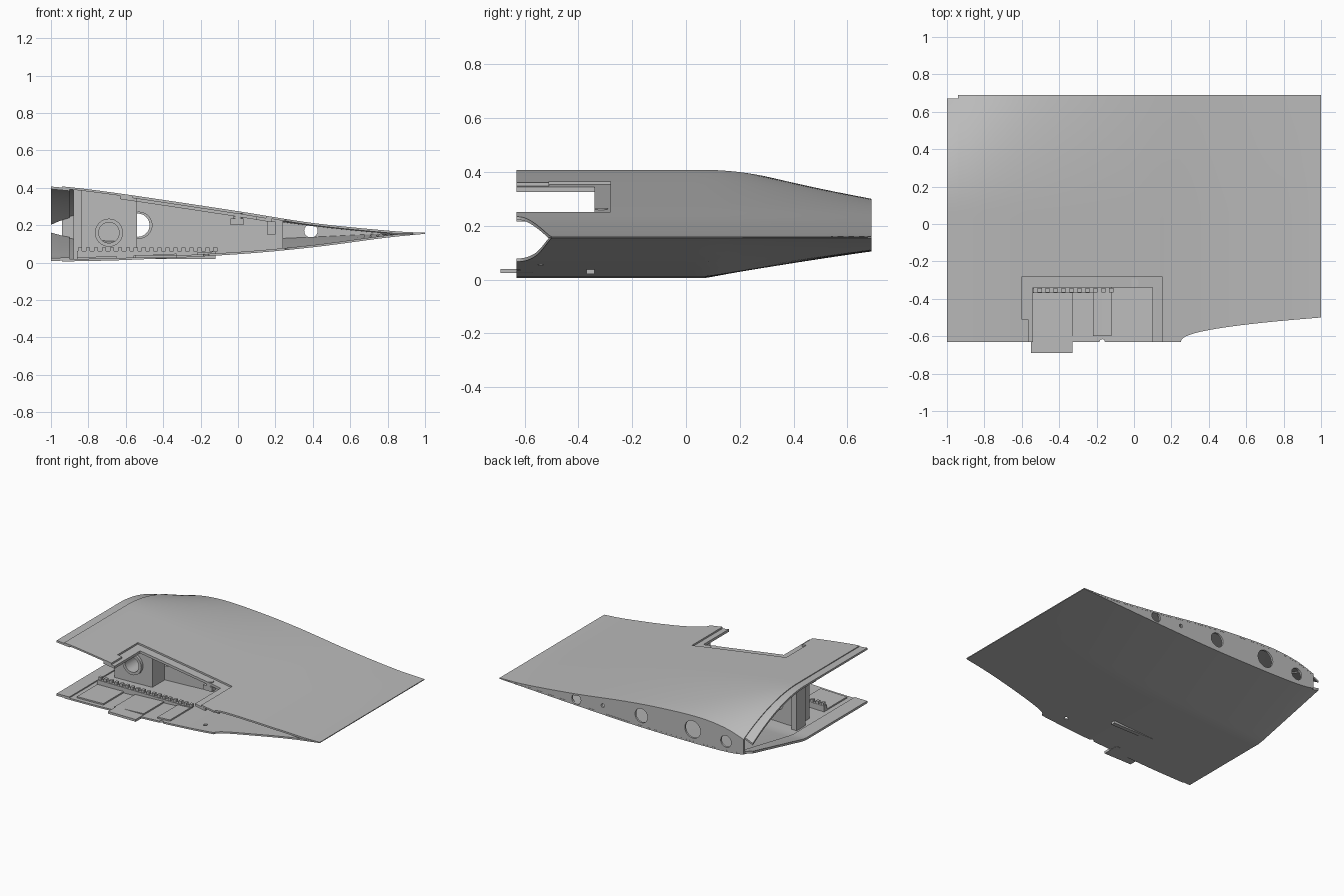
import bpy, bmesh, math
from mathutils import Matrix

cube = bpy.data.objects.get("Cube")
if cube:
    bpy.data.objects.remove(cube)

grey = bpy.data.materials.new("light_grey")
grey.use_nodes = True
grey.diffuse_color = (0.5, 0.5, 0.5, 1)
grey.node_tree.nodes["Principled BSDF"].inputs["Base Color"].default_value = (0.5, 0.5, 0.5, 1)

BACK, FRONT, SKIN = 0.69, -0.63, 0.012

# Airfoil outlines as (x, z): inboard and outboard ends
TOP_IN = [(-1, .413), (-.84, .397), (-.6, .365), (0, .275), (.4, .212), (.85, .167), (1, .16)]
LOW_IN = [(-1, .005), (-.6, .014), (0, .045), (.4, .082), (.8, .134), (1, .154)]
TOP_OUT = [(-1, .21), (-.94, .237), (-.8, .28), (-.6, .3), (-.3, .288), (0, .26), (.4, .207), (.8, .167), (1, .16)]
LOW_OUT = [(-1, .145), (-.9, .12), (-.7, .107), (-.3, .105), (0, .11), (.4, .126), (1, .154)]


def curve(pts, x):
    """Smooth curve through the points."""
    n = len(pts)
    i = max(k for k in range(n - 1) if k == 0 or pts[k][0] <= x)

    def slope(k):
        a, b = pts[max(k - 1, 0)], pts[min(k + 1, n - 1)]
        return (b[1] - a[1]) / (b[0] - a[0])
    (x0, z0), (x1, z1) = pts[i], pts[i + 1]
    h = x1 - x0
    t = (x - x0) / h
    s = t * t * (3 - 2 * t)
    return (z0 * (1 - s) + z1 * s + h * t * (1 - t) ** 2 * slope(i)
            - h * t * t * (1 - t) * slope(i + 1))


def taper(y):
    return min(1, max(0, (y - .08) / (BACK - .08)))


def top(x, y):
    t = taper(y) ** 1.9
    return curve(TOP_IN, x) * (1 - t) + curve(TOP_OUT, x) * t


def low(x, y):
    t = taper(y)
    return curve(LOW_IN, x) * (1 - t) + curve(LOW_OUT, x) * t


def wall(x, y):
    return min(SKIN, (top(x, y) - low(x, y)) * .45)


def ceiling(x, y):
    return top(x, y) - wall(x, y)


def floor(x, y):
    return low(x, y) + wall(x, y)


def front_edge(x):
    return FRONT + .13 * max(0, (x - .25) / .75) ** .45


def steps(a, b, n):
    return [a + (b - a) * i / n for i in range(n + 1)]


def finish(bm, name):
    bmesh.ops.recalc_face_normals(bm, faces=bm.faces)
    mesh = bpy.data.meshes.new(name)
    bm.to_mesh(mesh)
    bm.free()
    ob = bpy.data.objects.new(name, mesh)
    bpy.context.collection.objects.link(ob)
    mesh.materials.append(grey)
    return ob


def shell(name, xs, y0, y1, upper, lower, ny=1):
    """Closed solid between two height functions; y0 may depend on x."""
    bm = bmesh.new()
    layers = []
    for fn in (upper, lower):
        rows = []
        for x in xs:
            a = y0(x) if callable(y0) else y0
            rows.append([bm.verts.new((x, y, fn(x, y))) for y in steps(a, y1, ny)])
        layers.append(rows)
    nx = len(xs) - 1
    for rows in layers:
        for i in range(nx):
            for j in range(ny):
                bm.faces.new((rows[i][j], rows[i + 1][j], rows[i + 1][j + 1], rows[i][j + 1]))
    up, dn = layers
    for i in range(nx):
        for j in (0, ny):
            bm.faces.new((up[i][j], up[i + 1][j], dn[i + 1][j], dn[i][j]))
    for j in range(ny):
        for i in (0, nx):
            bm.faces.new((up[i][j], up[i][j + 1], dn[i][j + 1], dn[i][j]))
    return finish(bm, name)


def box(name, x, y, z):
    bm = bmesh.new()
    bmesh.ops.create_cube(bm, size=1)
    for v in bm.verts:
        v.co = [r[0] + (c + .5) * (r[1] - r[0]) for c, r in zip(v.co, (x, y, z))]
    return finish(bm, name)


def cylinder(name, centre, radius, length, axis="Y"):
    bm = bmesh.new()
    turn = Matrix.Rotation(math.pi / 2, 4, "X") if axis == "Y" else Matrix()
    bmesh.ops.create_cone(bm, cap_ends=True, segments=32, radius1=radius, radius2=radius,
                          depth=length, matrix=Matrix.Translation(centre) @ turn)
    return finish(bm, name)


def cut(ob, *cutters):
    """Subtract the cutters, bake the result and discard them."""
    for c in cutters:
        c.hide_render = True
        mod = ob.modifiers.new("cut", "BOOLEAN")
        mod.object, mod.operation, mod.solver = c, "DIFFERENCE", "EXACT"
    bpy.context.view_layer.update()
    mesh = bpy.data.meshes.new_from_object(ob.evaluated_get(bpy.context.evaluated_depsgraph_get()))
    ob.modifiers.clear()
    ob.data = mesh
    for c in cutters:
        bpy.data.objects.remove(c)


def smooth(ob):
    bpy.ops.object.select_all(action="DESELECT")
    ob.select_set(True)
    bpy.context.view_layer.objects.active = ob
    bpy.ops.object.shade_smooth_by_angle(angle=math.radians(25))


# Skins, with the access pocket and small service openings
xs = steps(-.94, .25, 24) + [.25 + .75 * (i / 24) ** 1.6 for i in range(1, 25)]
upper_skin = shell("upper_skin", xs, front_edge, BACK, top, ceiling, 30)
cut(upper_skin, box("pocket_cutter", (-.6, .15), (-.8, -.28), (.1, .6)))
lower_skin = shell("lower_skin", xs, front_edge, BACK, floor, low, 30)
cut(lower_skin, cylinder("drain_cutter", (.12, -.54, .05), .014, .2, "Z"),
    cylinder("notch_cutter", (-.17, FRONT, .04), .014, .2, "Z"))

# Recessed joining lips along the open nose
nose = steps(-1, -.9, 4)
lips = [shell("upper_lip", nose, FRONT, .67, lambda x, y: top(x, y) - .006,
              lambda x, y: top(x, y) - .02, 30),
        shell("lower_lip", nose, FRONT, .67, lambda x, y: low(x, y) + .02,
              lambda x, y: low(x, y) + .004, 30)]

# End rib with lightening holes
end_rib = shell("end_rib", xs, .675, BACK - .001, lambda x, y: ceiling(x, y) + .002,
                lambda x, y: floor(x, y) - .002)
cut(end_rib, *[cylinder("hole_cutter", (x, BACK, z), r, .1) for x, z, r in
               [(-.8, .185, .042), (-.535, .2, .062), (-.127, .19, .05),
                (.18, .18, .013), (.39, .17, .036)]])

# Middle rib, bearing block and upright
mid_rib = shell("middle_rib", steps(-.86, .24, 20), -.06, -.04, ceiling, floor)
cut(mid_rib, cylinder("hole_cutter", (-.53, -.05, .2), .07, .1),
    cylinder("hole_cutter", (-.69, -.05, .16), .055, .1))
block = shell("bearing_block", steps(-.84, -.54, 6), -.2, -.061, ceiling, floor)
cut(block, cylinder("bore_cutter", (-.69, -.13, .16), .055, .3))
bearing = cylinder("bearing_ring", (-.69, -.14, .16), .075, .16)
cut(bearing, cylinder("bore_cutter", (-.69, -.14, .16), .055, .3))
shell("upright", [-.88, -.84], -.1, 0, ceiling, floor)

# Stepped flange round the pocket
def flange(name, x0, x1, y0, y1):
    return shell(name, steps(x0, x1, 12), y0, y1, ceiling, lambda x, y: ceiling(x, y) - .018)

flanges = [flange("flange_nose_side", -.63, -.54, FRONT, -.34),
           flange("flange_tail_side", .1, .18, FRONT, -.34),
           flange("flange_rear", -.63, .18, -.34, -.25)]
shell("flange_filler", [-.6, -.565], FRONT, -.51, top, ceiling)
box("latch_body", (-.04, .03), (-.34, -.29), (.2, .235))
cylinder("latch_pin", (0, -.315, .25), .025, .03, "Z")
box("tail_bracket", (.155, .2), (-.5, -.25), (.15, .22))

# Toothed rack across the floor
box("rack_bar", (-.86, -.12), (-.37, -.34), (.02, .062))
for i in range(18):
    x = -.855 + i * .0425
    box(f"rack_tooth_{i + 1}", (x, x + .022), (-.365, -.342), (.06, .082))

# Floor pads and protruding tab
for i, (a, b) in enumerate([(-.86, -.65), (-.56, -.33), (-.22, -.12)]):
    shell(f"floor_pad_{i + 1}", steps(a, b, 4), -.6, -.37,
          lambda x, y: floor(x, y) + .01, floor)
box("front_tab", (-.55, -.33), (-.69, -.57), (.024, .04))

for ob in [upper_skin, lower_skin, end_rib, mid_rib, block, bearing] + lips + flanges:
    smooth(ob)
